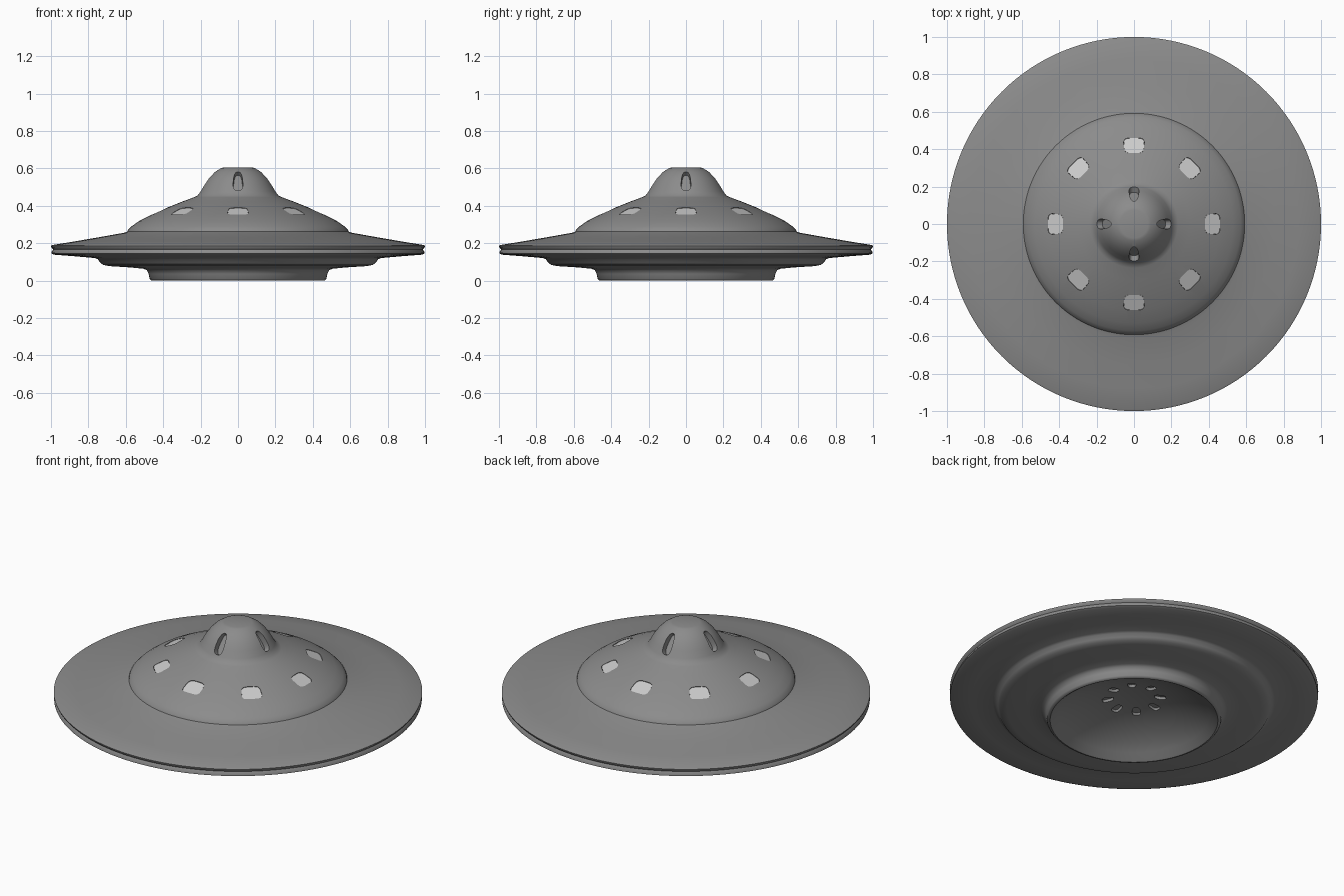
import bpy, bmesh, math
from mathutils import Vector

if "Cube" in bpy.data.objects:
    bpy.data.objects.remove(bpy.data.objects["Cube"])

SEG = 128


def grey(name, value):
    mat = bpy.data.materials.new(name)
    mat.diffuse_color = (value, value, value, 1)
    mat.use_nodes = True
    mat.node_tree.nodes["Principled BSDF"].inputs["Base Color"].default_value = mat.diffuse_color
    return mat


def finish(name, bm, material=None):
    bmesh.ops.recalc_face_normals(bm, faces=bm.faces)
    me = bpy.data.meshes.new(name)
    bm.to_mesh(me)
    bm.free()
    ob = bpy.data.objects.new(name, me)
    bpy.context.collection.objects.link(ob)
    if material:
        me.materials.append(material)
    return ob


def lathe(name, profile, material):
    # first and last profile points lie on the axis
    bm = bmesh.new()
    rings = []
    for r, z in profile[1:-1]:
        rings.append([bm.verts.new((r * math.cos(2 * math.pi * i / SEG),
                                    r * math.sin(2 * math.pi * i / SEG), z)) for i in range(SEG)])
    for a, b in zip(rings, rings[1:]):
        for i in range(SEG):
            j = (i + 1) % SEG
            bm.faces.new((a[i], a[j], b[j], b[i]))
    for ring, (_, z) in ((rings[0], profile[0]), (rings[-1], profile[-1])):
        c = bm.verts.new((0, 0, z))
        for i in range(SEG):
            bm.faces.new((c, ring[i], ring[(i + 1) % SEG]))
    return finish(name, bm, material)


def prism_ring(name, count, r, z, normal, width, length, low, high, taper=0.0,
               power=4, floor=1.0, material=None):
    # rounded prisms set around the axis, standing along a tilted surface normal
    bm = bmesh.new()
    nr, nz = Vector(normal).normalized()
    n = 24
    for k in range(count):
        a = 2 * math.pi * k / count
        rad, tan = Vector((math.cos(a), math.sin(a), 0)), Vector((-math.sin(a), math.cos(a), 0))
        nor = rad * nr + Vector((0, 0, nz))
        down = tan.cross(nor)
        if down.z > 0 and nz > 0:
            down = -down
        base = rad * r + Vector((0, 0, z))
        loops = []
        for h, s in ((low, floor), (high, 1.0)):
            loop = []
            for i in range(n):
                t = 2 * math.pi * (i + 0.5) / n
                c, d = math.cos(t), math.sin(t)
                u = math.copysign(abs(c) ** (2 / power), c)
                v = math.copysign(abs(d) ** (2 / power), d)
                side = u * width / 2 * s * (1 + taper * v)
                loop.append(bm.verts.new(base + tan * side + down * (v * length / 2 * s) + nor * h))
            loops.append(loop)
        lo, hi = loops
        bm.faces.new(lo)
        bm.faces.new(hi)
        for i in range(n):
            j = (i + 1) % n
            bm.faces.new((lo[i], lo[j], hi[j], hi[i]))
    return finish(name, bm, material)


def cut(target, cutter):
    m = target.modifiers.new("cut", 'BOOLEAN')
    m.operation, m.solver, m.object = 'DIFFERENCE', 'EXACT', cutter
    bpy.context.view_layer.objects.active = target
    bpy.ops.object.modifier_apply(modifier=m.name)
    bpy.data.objects.remove(cutter)


# saucer hull: turret, dome, brim, grooved edge, stepped underside, hollow dish
hull = lathe("saucer_hull", [
    (0, .606), (.075, .606), (.09, .602), (.125, .58), (.157, .548), (.181, .512),
    (.201, .476), (.216, .455), (.235, .446), (.30, .422), (.38, .39), (.46, .354),
    (.53, .318), (.57, .29), (.588, .272), (.592, .262), (.61, .256), (.75, .231),
    (.88, .209), (.99, .191), (1.0, .186), (.998, .178), (.988, .168), (.998, .152),
    (.998, .145), (.985, .139), (.88, .131), (.765, .121), (.75, .115), (.738, .097),
    (.722, .085), (.69, .078), (.58, .071), (.505, .064), (.488, .056), (.478, .036),
    (.472, .010), (.465, .002), (.455, 0), (.445, .006), (.41, .035), (.36, .066), (.30, .094),
    (.24, .115), (.18, .131), (.10, .144), (0, .148)], grey("dark_grey", .26))

# recesses: windows, turret slots, vents in the dish
WIN = dict(count=8, r=.42, z=.372, normal=(.41, .91))
cut(hull, prism_ring("window_cutter", width=.109, length=.09, low=-.016, high=.03,
                     taper=.06, **WIN))
cut(hull, prism_ring("slot_cutter", 4, .160, .532, (.83, .56), .054, .135, -.028, .03,
                     taper=.2, power=2.8, floor=.85))
cut(hull, prism_ring("vent_cutter", 8, .142, .137, (-.17, -.98), .05, .07, -.015, .03,
                     taper=-.12, power=3, floor=.85))

# pale window panes
panes = prism_ring("window_panes", width=.107, length=.088, low=-.02, high=-.003,
                   taper=.06, material=grey("pale_pane", .8), **WIN)

for ob in (hull, panes):
    bpy.ops.object.select_all(action='DESELECT')
    ob.select_set(True)
    bpy.context.view_layer.objects.active = ob
    bpy.ops.object.shade_smooth_by_angle(angle=math.radians(40))
